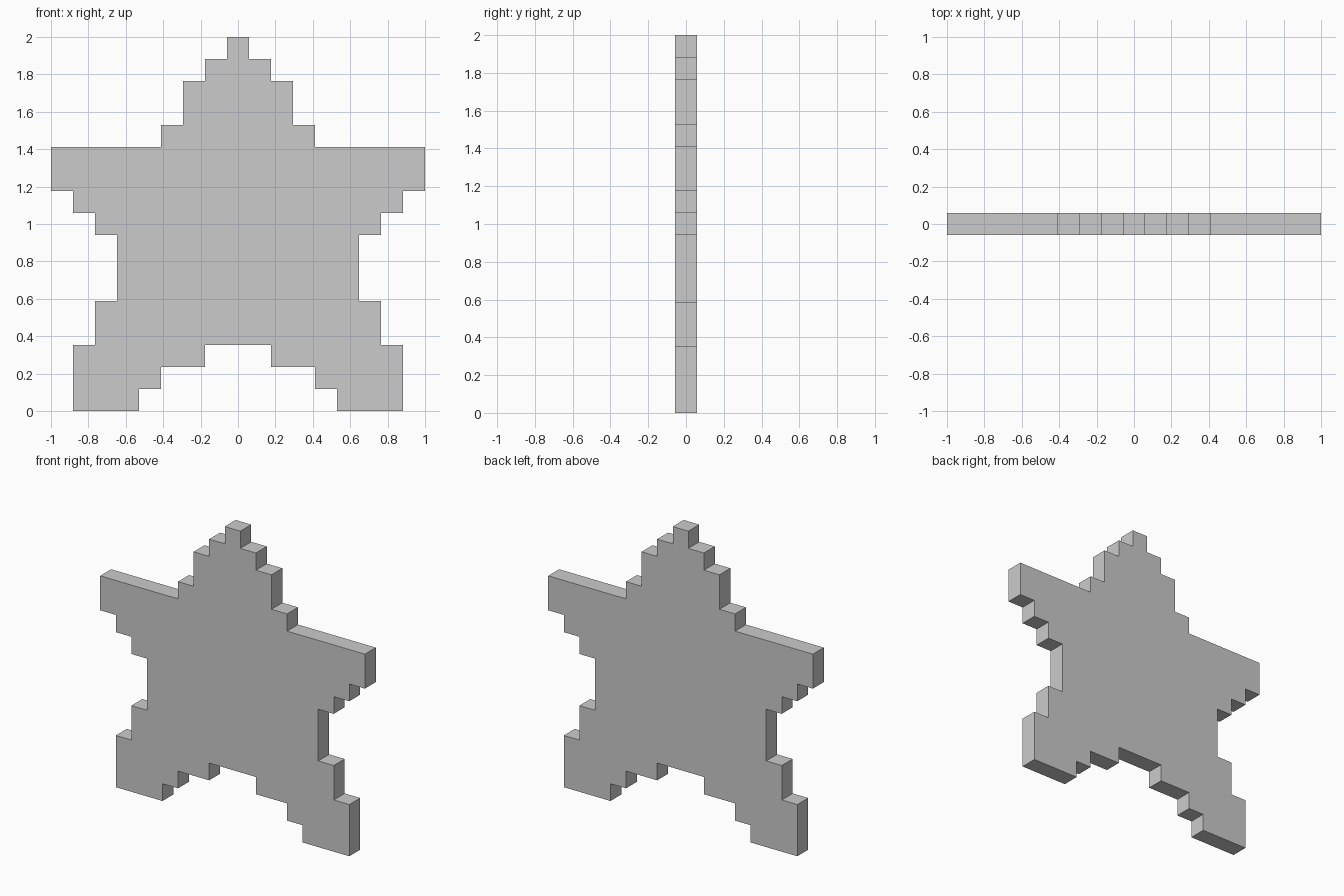
import bpy
import bmesh

if "Cube" in bpy.data.objects:
    bpy.data.objects.remove(bpy.data.objects["Cube"])

U = 2 / 17  # one square step of the outline

# Right half of the stepped star outline, in steps: (x, z) from bottom notch to tip
half = [(1.5, 3), (1.5, 2), (3.5, 2), (3.5, 1), (4.5, 1), (4.5, 0),
        (7.5, 0), (7.5, 3), (6.5, 3), (6.5, 5), (5.5, 5), (5.5, 8),
        (6.5, 8), (6.5, 9), (7.5, 9), (7.5, 10), (8.5, 10), (8.5, 12),
        (3.5, 12), (3.5, 13), (2.5, 13), (2.5, 15), (1.5, 15), (1.5, 16),
        (0.5, 16), (0.5, 17)]

# Mirror the half to close the outline
outline = half + [(-x, z) for x, z in reversed(half)]

# Extrude the outline into a plate one step thick
bm = bmesh.new()
face = bm.faces.new([bm.verts.new((x * U, -U / 2, z * U)) for x, z in outline])
result = bmesh.ops.extrude_face_region(bm, geom=[face], use_keep_orig=True)
moved = [v for v in result["geom"] if isinstance(v, bmesh.types.BMVert)]
bmesh.ops.translate(bm, verts=moved, vec=(0, U, 0))
bmesh.ops.recalc_face_normals(bm, faces=bm.faces)

mesh = bpy.data.meshes.new("pixel_star")
bm.to_mesh(mesh)
bm.free()
bpy.context.collection.objects.link(bpy.data.objects.new("pixel_star", mesh))
